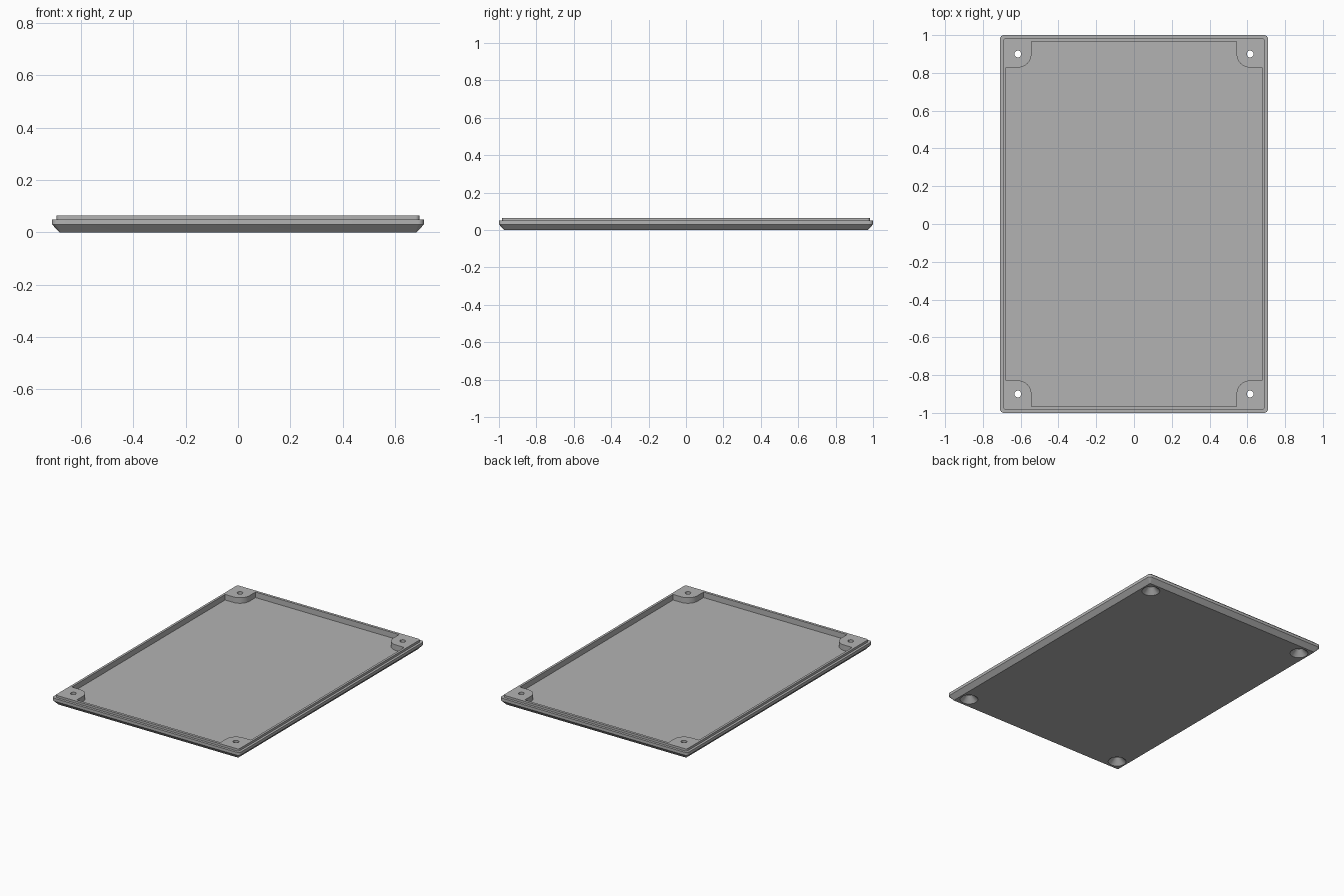
import bpy, bmesh
from math import sin, cos, pi

cube = bpy.data.objects.get("Cube")
if cube:
    bpy.data.objects.remove(cube, do_unlink=True)

grey = bpy.data.materials.new("mid grey")
grey.use_nodes = True
GREY = (0.45, 0.45, 0.45, 1)
grey.diffuse_color = GREY
grey.node_tree.nodes["Principled BSDF"].inputs["Base Color"].default_value = GREY

HOLE_X, HOLE_Y = 0.615, 0.90      # screw hole centres
FLOOR, TOP = 0.027, 0.065


def arc(cx, cy, r, start, steps):
    """Quarter turn of points, counter-clockwise from the start angle."""
    return [(cx + r * cos(start + pi / 2 * i / steps),
             cy + r * sin(start + pi / 2 * i / steps)) for i in range(steps + 1)]


def rounded_rect(hx, hy, r, steps=6):
    pts = []
    for k, (sx, sy) in enumerate([(1, 1), (-1, 1), (-1, -1), (1, -1)]):
        pts += arc(sx * (hx - r), sy * (hy - r), r, k * pi / 2, steps)
    return pts


def loft(name, rings):
    """Closed solid through (outline, height) rings, bottom to top."""
    bm = bmesh.new()
    loops = [[bm.verts.new((x, y, z)) for x, y in pts] for pts, z in rings]
    n = len(loops[0])
    for a, b in zip(loops, loops[1:]):
        for i in range(n):
            j = (i + 1) % n
            bm.faces.new((a[i], a[j], b[j], b[i]))
    bm.faces.new(loops[0][::-1])
    bm.faces.new(loops[-1])
    bmesh.ops.recalc_face_normals(bm, faces=bm.faces)
    mesh = bpy.data.meshes.new(name)
    bm.to_mesh(mesh)
    bm.free()
    mesh.materials.append(grey)
    ob = bpy.data.objects.new(name, mesh)
    bpy.context.collection.objects.link(ob)
    return ob


# Lid body: chamfered underside, straight edge, stepped lip
lid = loft("lid", [
    (rounded_rect(0.682, 0.972, 0.006), 0),
    (rounded_rect(0.71, 1.0, 0.022), 0.03),
    (rounded_rect(0.71, 1.0, 0.022), 0.05),
    (rounded_rect(0.693, 0.983, 0.015), 0.05),
    (rounded_rect(0.693, 0.983, 0.015), TOP),
])

# Recess outline: a rectangle that goes round a boss in each corner
IN_X, IN_Y, BOSS = 0.677, 0.965, 0.072
corner = ([(IN_X, HOLE_Y - BOSS)]
          + arc(HOLE_X, HOLE_Y, BOSS, pi, 10)[::-1]
          + [(HOLE_X - BOSS, IN_Y)])
outline = []
for sx, sy in [(1, 1), (-1, 1), (-1, -1), (1, -1)]:
    pts = [(sx * x, sy * y) for x, y in corner]
    outline += pts if sx * sy > 0 else pts[::-1]
cutters = [loft("recess_cutter", [(outline, FLOOR), (outline, TOP + 0.05)])]

# Screw holes with countersinks opening on the underside
for sx in (-1, 1):
    for sy in (-1, 1):
        rings = []
        for r, z in [(0.067, -0.01), (0.018, 0.039), (0.018, TOP + 0.05)]:
            circle = rounded_rect(r, r, r * 0.999, 8)
            rings.append(([(x + sx * HOLE_X, y + sy * HOLE_Y) for x, y in circle], z))
        cutters.append(loft("screw_hole_cutter", rings))

for cutter in cutters:
    cutter.hide_render = True
    mod = lid.modifiers.new("cut", 'BOOLEAN')
    mod.operation = 'DIFFERENCE'
    mod.solver = 'EXACT'
    mod.object = cutter

# Bake the cuts and drop the cutters
bpy.context.view_layer.update()
baked = bpy.data.meshes.new_from_object(
    lid.evaluated_get(bpy.context.evaluated_depsgraph_get()))
lid.modifiers.clear()
lid.data = baked
for cutter in cutters:
    bpy.data.objects.remove(cutter, do_unlink=True)

bpy.ops.object.select_all(action='DESELECT')
lid.select_set(True)
bpy.context.view_layer.objects.active = lid
bpy.ops.object.shade_smooth_by_angle(angle=pi / 6)
